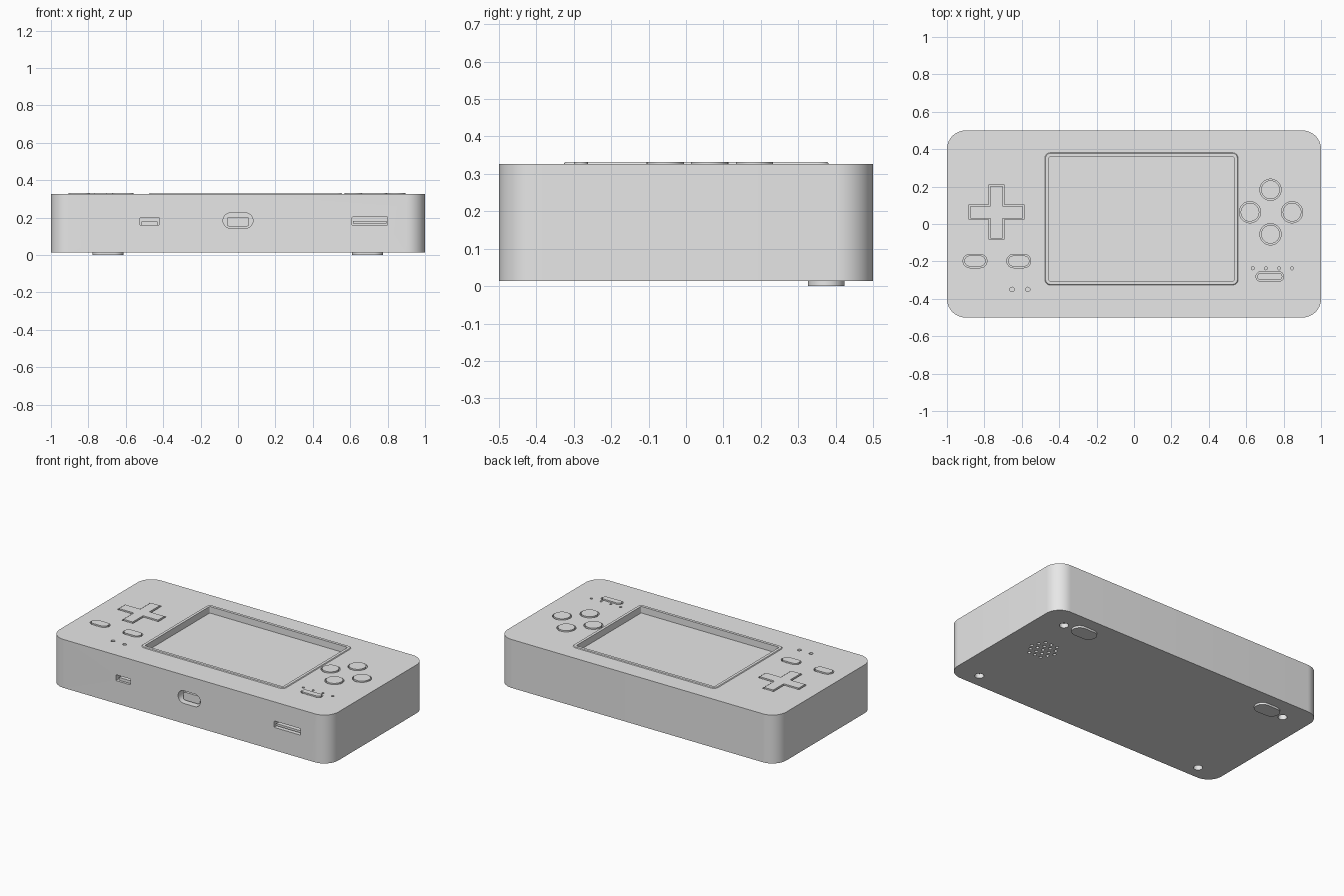
import bpy, bmesh, math

if "Cube" in bpy.data.objects:
    bpy.data.objects.remove(bpy.data.objects["Cube"])

GREY = (0.8, 0.8, 0.8, 1)
mat = bpy.data.materials.new("plain grey")
mat.use_nodes = True
mat.diffuse_color = GREY
mat.node_tree.nodes["Principled BSDF"].inputs["Base Color"].default_value = GREY

BOTTOM, TOP, RAISED = 0.013, 0.327, 0.332
GAP = 0.007


def rounded(cx, cy, w, h, r, seg=10):
    """Outline of a rectangle with rounded corners."""
    pts = []
    for i, (sx, sy) in enumerate([(1, 1), (-1, 1), (-1, -1), (1, -1)]):
        for k in range(seg + 1):
            a = (i + k / seg) * math.pi / 2
            pts.append((cx + sx * (w / 2 - r) + r * math.cos(a),
                        cy + sy * (h / 2 - r) + r * math.sin(a)))
    return pts


def pill(cx, cy, w, h):
    return rounded(cx, cy, w, h, h * 0.4999)


def circle(cx, cy, r, n=32):
    return [(cx + r * math.cos(k * math.tau / n), cy + r * math.sin(k * math.tau / n))
            for k in range(n)]


def cross(cx, cy, length, width):
    a, b = length / 2, width / 2
    quarter = [(a, -b), (a, b), (b, b)]
    pts = []
    for _ in range(4):
        pts += [(cx + x, cy + y) for x, y in quarter]
        quarter = [(-y, x) for x, y in quarter]
    return pts


def prism(bm, pts, a, b, front=False):
    """Extrude an outline from a to b, upward or along y for the front side."""
    def place(p, d):
        return (p[0], d, p[1]) if front else (p[0], p[1], d)
    lo = [bm.verts.new(place(p, a)) for p in pts]
    hi = [bm.verts.new(place(p, b)) for p in pts]
    faces = [bm.faces.new(lo[::-1]), bm.faces.new(hi)]
    for i in range(len(pts)):
        j = (i + 1) % len(pts)
        faces.append(bm.faces.new((lo[i], lo[j], hi[j], hi[i])))
    bmesh.ops.recalc_face_normals(bm, faces=faces)


def finish(name, bm):
    mesh = bpy.data.meshes.new(name)
    bm.to_mesh(mesh)
    bm.free()
    mesh.materials.append(mat)
    ob = bpy.data.objects.new(name, mesh)
    bpy.context.collection.objects.link(ob)
    return ob


def smooth(ob):
    bpy.ops.object.select_all(action='DESELECT')
    ob.select_set(True)
    bpy.context.view_layer.objects.active = ob
    bpy.ops.object.shade_smooth_by_angle(angle=math.radians(30))


def solid(name, pts, a, b, front=False):
    bm = bmesh.new()
    prism(bm, pts, a, b, front)
    ob = finish(name, bm)
    smooth(ob)
    return ob


# Case
bm = bmesh.new()
prism(bm, rounded(0, 0, 2, 1, 0.1, 14), BOTTOM, TOP)
case = finish("case", bm)

# Pockets and holes, gathered in one cutter
cut = bmesh.new()
SCREEN = (0.04, 0.0275, 0.99, 0.665)
prism(cut, rounded(*SCREEN, 0.008, 3), TOP - 0.04, TOP + 0.1)

# Controls, each standing in a slightly larger well
controls = [("direction_pad", cross, (-0.735, 0.063), (0.28, 0.066))]
for name, x, y in [("button_back", 0.73, 0.183), ("button_front", 0.73, -0.055),
                   ("button_inner", 0.62, 0.063), ("button_outer", 0.845, 0.063)]:
    controls.append((name, circle, (x, y), (0.05,)))
controls += [("menu_button_outer", pill, (-0.85, -0.198), (0.114, 0.058)),
             ("menu_button_inner", pill, (-0.616, -0.198), (0.114, 0.058)),
             ("power_button", pill, (0.726, -0.281), (0.134, 0.038))]
for name, shape, pos, size in controls:
    grow = GAP if shape is circle else 2 * GAP
    prism(cut, shape(*pos, *[s + grow for s in size]), TOP - 0.03, TOP + 0.1)
    solid(name, shape(*pos, *size), TOP - 0.031, RAISED)

# Indicator light holes
for x in (-0.652, -0.568):
    prism(cut, circle(x, -0.35, 0.012, 20), TOP - 0.03, TOP + 0.1)
for i in range(4):
    prism(cut, circle(0.635 + 0.07 * i, -0.237, 0.008, 16), TOP - 0.03, TOP + 0.1)

# Front ports with the connector inside each
DEPTH = -0.44
prism(cut, rounded(-0.473, 0.18, 0.105, 0.038, 0.003, 2), -0.6, DEPTH, True)
prism(cut, pill(0, 0.184, 0.16, 0.082), -0.6, DEPTH, True)
prism(cut, rounded(0.705, 0.182, 0.19, 0.042, 0.003, 2), -0.6, DEPTH, True)
solid("switch_slider", rounded(-0.473, 0.17, 0.085, 0.018, 0.002, 2), -0.485, DEPTH + 0.01, True)
solid("charging_connector", rounded(0, 0.178, 0.12, 0.052, 0.015, 4), -0.475, DEPTH + 0.01, True)
solid("card_slot_tongue", rounded(0.705, 0.176, 0.18, 0.014, 0.002, 2), -0.488, DEPTH + 0.01, True)

# Screw holes and speaker grille underneath
for x in (-0.83, 0.83):
    for y in (-0.41, 0.355):
        prism(cut, circle(x, y, 0.027, 24), -0.1, BOTTOM + 0.03)
STEP = 0.043
for row in range(-2, 3):
    count = 5 - abs(row)
    for i in range(count):
        x = 0.74 + (i - (count - 1) / 2) * STEP
        prism(cut, circle(x, 0.06 + row * STEP * 0.866, 0.01, 12), -0.1, BOTTOM + 0.03)

cutter = finish("cutter", cut)
cutter.hide_render = True
mod = case.modifiers.new("pockets", 'BOOLEAN')
mod.object = cutter
mod.operation = 'DIFFERENCE'
mod.solver = 'EXACT'
smooth(case)
bpy.ops.object.modifier_apply(modifier=mod.name)
bpy.data.objects.remove(cutter)
smooth(case)

# Raised screen frame with a sloping outer edge
cx, cy, w, h = SCREEN
bm = bmesh.new()
loops = []
for grow, z in [(0, TOP - 0.002), (0, RAISED), (0.036, RAISED), (0.046, TOP - 0.002)]:
    outline = rounded(cx, cy, w + grow, h + grow, 0.008 + grow / 2, 4)
    loops.append([bm.verts.new((x, y, z)) for x, y in outline])
for a, b in zip(loops, loops[1:] + loops[:1]):
    for i in range(len(a)):
        j = (i + 1) % len(a)
        bm.faces.new((a[i], a[j], b[j], b[i]))
bmesh.ops.recalc_face_normals(bm, faces=bm.faces)
smooth(finish("screen_frame", bm))

# Display at the bottom of the pocket
solid("display", rounded(cx, cy, w - 0.002, h - 0.002, 0.006, 3), TOP - 0.041, TOP - 0.037)

# Rear feet
for side, x in (("right", -0.695), ("left", 0.693)):
    solid(side + "_foot", pill(x, 0.375, 0.165, 0.098), 0, BOTTOM + 0.002)
